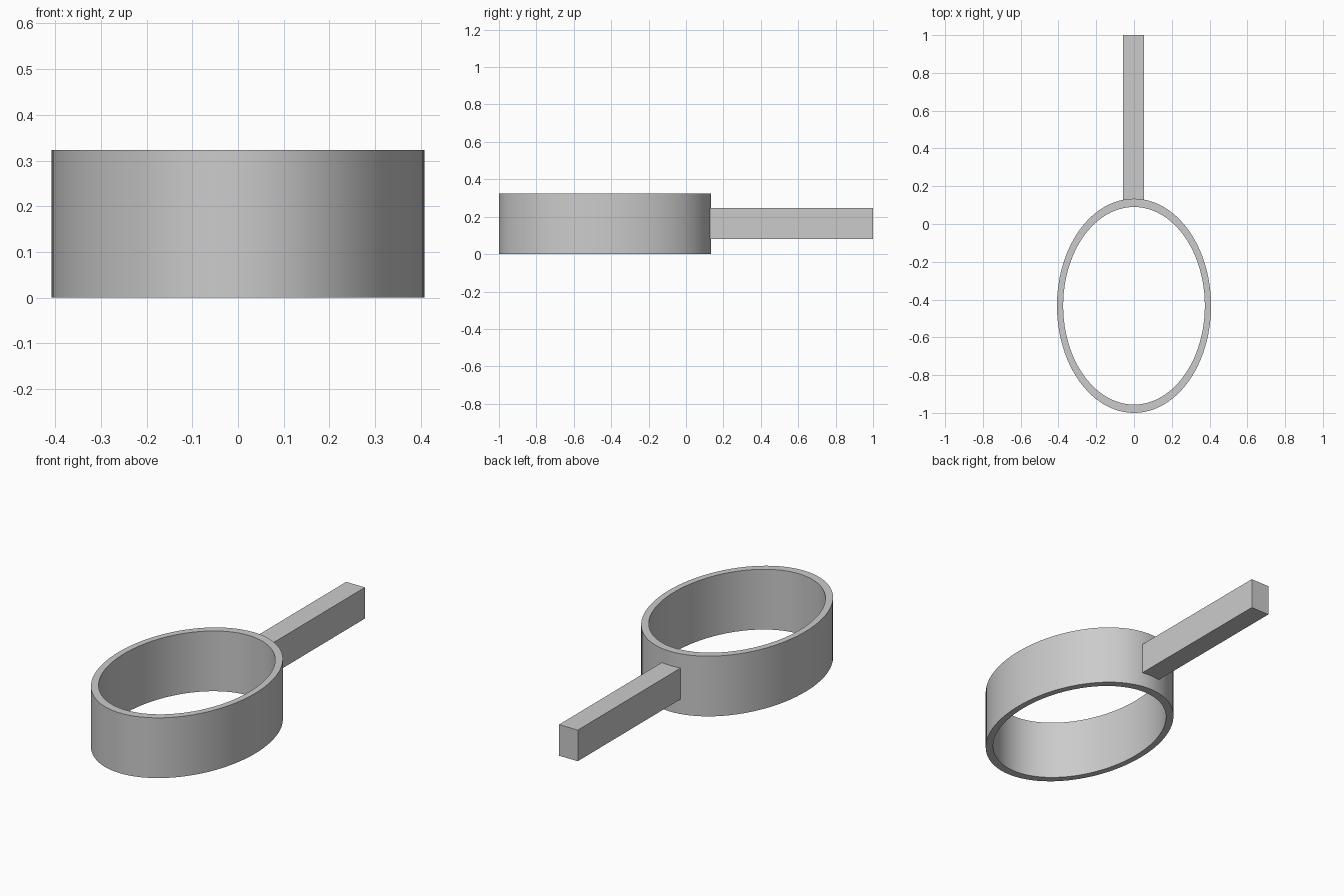
import bpy
import bmesh
from math import cos, sin, pi

if "Cube" in bpy.data.objects:
    bpy.data.objects.remove(bpy.data.objects["Cube"], do_unlink=True)

# Single plain grey material
grey = bpy.data.materials.new("plain_grey")
grey.use_nodes = True
colour = (0.6, 0.6, 0.6, 1)
grey.diffuse_color = colour
grey.node_tree.nodes["Principled BSDF"].inputs["Base Color"].default_value = colour


def add_object(name, bm):
    bmesh.ops.recalc_face_normals(bm, faces=bm.faces)
    mesh = bpy.data.meshes.new(name)
    bm.to_mesh(mesh)
    bm.free()
    mesh.materials.append(grey)
    obj = bpy.data.objects.new(name, mesh)
    bpy.context.collection.objects.link(obj)
    return obj


def ellipse(bm, rx, ry, cy, z, sides):
    angles = [2 * pi * i / sides for i in range(sides)]
    return [bm.verts.new((rx * cos(a), cy + ry * sin(a), z)) for a in angles]


# Open oval band, a little thicker at its front and back
SIDES, HEIGHT, CENTRE_Y = 96, 0.323, -0.433
bm = bmesh.new()
loops = [ellipse(bm, rx, ry, CENTRE_Y, z, SIDES)
         for rx, ry, z in ((0.408, 0.567, 0), (0.408, 0.567, HEIGHT),
                           (0.375, 0.523, HEIGHT), (0.375, 0.523, 0))]
for k in range(4):
    a, b = loops[k], loops[(k + 1) % 4]
    for i in range(SIDES):
        j = (i + 1) % SIDES
        bm.faces.new((a[i], a[j], b[j], b[i]))
band = add_object("oval_band", bm)
bpy.ops.object.select_all(action="DESELECT")
band.select_set(True)
bpy.context.view_layer.objects.active = band
bpy.ops.object.shade_smooth_by_angle()

# Straight square-edged handle, its root sunk into the band wall
low, high = (-0.058, 0.11, 0.08), (0.053, 1.0, 0.247)
bm = bmesh.new()
bmesh.ops.create_cube(bm, size=1)
for v in bm.verts:
    v.co = [lo + (c + 0.5) * (hi - lo) for c, lo, hi in zip(v.co, low, high)]
add_object("handle", bm)
